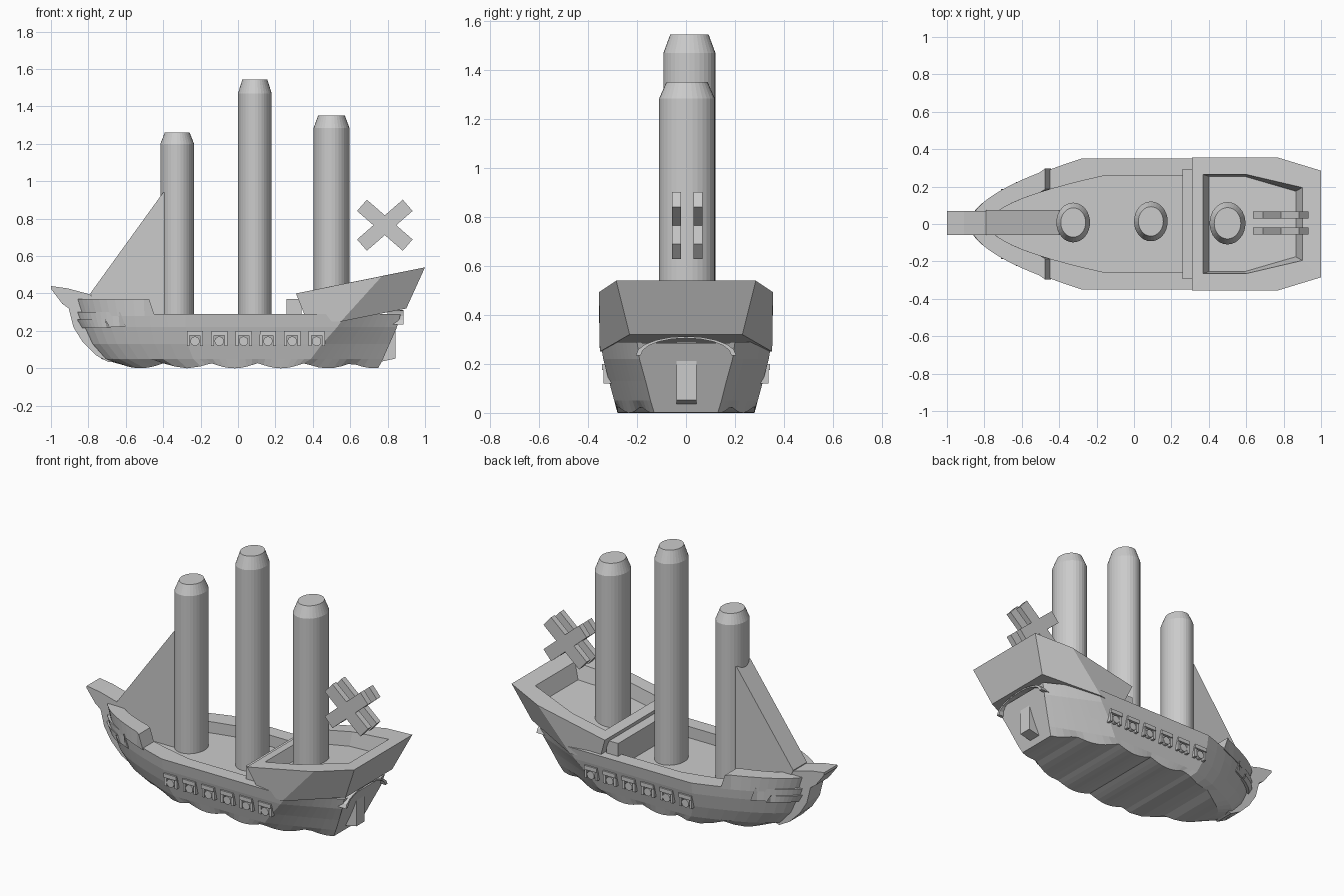
import bpy, bmesh, math
from mathutils import Matrix, Vector

cube = bpy.data.objects.get("Cube")
if cube:
    bpy.data.objects.remove(cube, do_unlink=True)

grey = bpy.data.materials.new("plain_grey")
grey.use_nodes = True
GREY = (0.6, 0.6, 0.6, 1)
grey.diffuse_color = GREY
grey.node_tree.nodes["Principled BSDF"].inputs["Base Color"].default_value = GREY


def finish(name, bm):
    bmesh.ops.remove_doubles(bm, verts=bm.verts[:], dist=0.0005)
    bmesh.ops.recalc_face_normals(bm, faces=bm.faces[:])
    mesh = bpy.data.meshes.new(name)
    bm.to_mesh(mesh)
    bm.free()
    mesh.materials.append(grey)
    obj = bpy.data.objects.new(name, mesh)
    bpy.context.collection.objects.link(obj)
    return obj


def loft(name, rings):
    """Skin a list of closed rings and cap both ends."""
    bm = bmesh.new()
    rows = [[bm.verts.new(p) for p in ring] for ring in rings]
    n = len(rows[0])
    for a, b in zip(rows, rows[1:]):
        for i in range(n):
            j = (i + 1) % n
            bm.faces.new((a[i], a[j], b[j], b[i]))
    bm.faces.new(rows[0])
    bm.faces.new(rows[-1])
    return finish(name, bm)


def slab(name, outline, y0, y1):
    """Side outline in x, z given thickness along y."""
    return loft(name, [[(x, y, z) for x, z in outline] for y in (y0, y1)])


def box(name, x0, x1, y0, y1, z0, z1):
    return slab(name, [(x0, z0), (x1, z0), (x1, z1), (x0, z1)], y0, y1)


def mirrored(half):
    return half + [(x, -y, z) for x, y, z in reversed(half)]


def lerp(a, b, t):
    return a + (b - a) * t


def bow_curve(x, x0, xs, beam):
    return beam * min(1, max(0, (x - x0) / (xs - x0))) ** 0.53


# Hull: each level is height, bow x, shoulder x, half beam, quarter x, stern x, stern half width
levels = [
    (0.00, -0.62, -0.20, 0.280, 0.35, 0.75, 0.13),
    (0.05, -0.73, -0.24, 0.293, 0.39, 0.775, 0.145),
    (0.13, -0.80, -0.27, 0.315, 0.45, 0.81, 0.165),
    (0.22, -0.84, -0.28, 0.338, 0.53, 0.85, 0.19),
    (0.29, -0.86, -0.28, 0.350, 0.58, 0.87, 0.20),
    (0.29, -0.78, -0.15, 0.260, 0.28, 0.87, 0.18),
    (0.22, -0.78, -0.15, 0.260, 0.28, 0.87, 0.18),
]
stations = [("bow", (k / 10) ** 1.8) for k in range(11)]
stations += [("mid", k / 18) for k in range(1, 19)]
stations += [("aft", k / 10) for k in range(1, 11)]


def hull_point(level, zone, t, index):
    z, x0, xs, beam, xc, xe, w = level
    if zone == "bow":
        x, y = lerp(x0, xs, t), beam * t ** 0.53
    elif zone == "mid":
        x, y = lerp(xs, xc, t), beam
    else:
        x, y = lerp(xc, xe, t), lerp(beam, w, t)
        if index == 6:
            z = 0.285
    if index == 0:  # scalloped keel
        z = 0.028 * (1 - abs(math.cos(math.pi * (x + 0.52) / 0.25)))
    return (x, y, z)


loft("hull", [mirrored([hull_point(l, zone, t, i) for i, l in enumerate(levels)])
              for zone, t in stations])

# Raised bow bulwarks with two stepped rails
for side, s in (("left", 1), ("right", -1)):
    for part, z0, z1, back, out in (("bulwark", 0.28, 0.37, -0.445, 0.004),
                                    ("upper_rail", 0.22, 0.30, -0.60, 0.006),
                                    ("lower_rail", 0.215, 0.26, -0.68, 0.010)):
        rings = []
        for k in range(13):
            t = (k / 12) ** 1.7
            x = lerp(-0.865, back, t)
            slope = 0.03 if k == 12 else 0
            front = -0.01 * (1 - t)
            outer = bow_curve(x, -0.865, -0.28, 0.35) + out
            inner = bow_curve(x, -0.78, -0.15, 0.26)
            if part != "bulwark":
                outer -= 0.012 * t
                inner = max(inner, outer - 0.05)
            rings.append([(x, s * inner, z0), (x - front * 2, s * outer, z0),
                          (x - slope + front, s * outer, z1), (x - slope, s * inner, z1)])
        loft(f"{side}_bow_{part}", rings)

# Curved stem with bowsprit, and the thick triangular foresail
slab("stem_and_bowsprit",
     [(-1, 0.44), (-0.91, 0.427), (-0.79, 0.395), (-0.66, 0.2), (-0.6, 0.06), (-0.69, 0.032),
      (-0.76, 0.07), (-0.83, 0.14), (-0.88, 0.22), (-0.905, 0.32), (-0.94, 0.345),
      (-0.97, 0.385), (-1, 0.425)], -0.058, 0.07)
slab("foresail", [(-0.79, 0.40), (-0.40, 0.94), (-0.34, 0.94), (-0.34, 0.21), (-0.70, 0.21)],
     -0.06, 0.075)

# Masts: slightly oval columns with chamfered tops
for name, x, y, r, base, shoulder, top in (("fore_mast", -0.325, 0.008, 0.09, 0.2, 1.20, 1.26),
                                           ("main_mast", 0.09, 0.014, 0.09, 0.2, 1.47, 1.545),
                                           ("aft_mast", 0.50, 0.004, 0.096, 0.3, 1.285, 1.352)):
    rings = []
    for z, k in ((base, 1), (shoulder, 1), (top, 0.74)):
        rings.append([(x + r * k * math.cos(a), y + r * 1.18 * k * math.sin(a), z)
                      for a in (math.tau * i / 32 for i in range(32))])
    loft(name, rings)

# Stern castle: flared shell with a sunken deck
shell = [
    [(0.37, 0.32, 0.25), (0.55, 0.352, 0.25), (0.90, 0.23, 0.32)],
    [(0.31, 0.355, 0.40), (0.77, 0.355, 0.493), (1.0, 0.285, 0.54)],
    [(0.37, 0.265, 0.412), (0.60, 0.265, 0.459), (0.90, 0.195, 0.52)],
    [(0.40, 0.255, 0.335), (0.59, 0.255, 0.37), (0.865, 0.175, 0.425)],
]
loft("stern_castle", [mirrored(half) for half in shell])
box("castle_step", 0.26, 0.34, -0.295, 0.295, 0.2, 0.37)

# Arched lip over the transom, and the rudder
arch = []
for r, x in ((0.205, 0.80), (0.205, 0.885), (0.185, 0.885), (0.185, 0.80)):
    arch.append([(x, r * math.cos(a), 0.235 + 0.38 * r * math.sin(a))
                 for a in (math.pi * i / 10 for i in range(11))])
loft("transom_arch", [list(p) for p in zip(*arch)])
slab("rudder", [(0.66, 0.03), (0.74, 0.03), (0.842, 0.052), (0.842, 0.235), (0.842, 0.29),
                (0.72, 0.29)], -0.038, 0.042)

# Gun ports: three-sided frames with a round muzzle, leaning with the hull side
for side, s in (("left", 1), ("right", -1)):
    for i in range(6):
        x = -0.23 + 0.13 * i
        y0, y1 = sorted((s * 0.30, s * 0.336))
        lid0, lid1 = sorted((s * 0.30, s * 0.343))
        name = f"{side}_gun_port_{i + 1}"
        box(name + "_lid", x - 0.043, x + 0.043, lid0, lid1, 0.175, 0.2)
        for end, d in (("fore", -0.036), ("aft", 0.036)):
            box(f"{name}_{end}_post", x + d - 0.008, x + d + 0.008, y0, y1, 0.12, 0.18)
        bm = bmesh.new()
        bmesh.ops.create_cone(bm, cap_ends=True, segments=14, radius1=0.025, radius2=0.025,
                              depth=0.05,
                              matrix=Matrix.Translation(Vector((x, s * 0.312, 0.145)))
                              @ Matrix.Rotation(math.pi / 2, 4, "X"))
        finish(name + "_muzzle", bm)

# Pair of crossed blades floating above the stern
for side, y in (("left", 0.03), ("right", -0.057)):
    for arm, angle in (("rising", 41), ("falling", -41)):
        a = math.radians(angle)
        corners = [(-0.162, -0.04), (0.162, -0.04), (0.162, 0.04), (-0.162, 0.04)]
        slab(f"{side}_cross_{arm}_blade",
             [(0.785 + u * math.cos(a) - v * math.sin(a),
               0.765 + u * math.sin(a) + v * math.cos(a)) for u, v in corners], y, y + 0.037)
